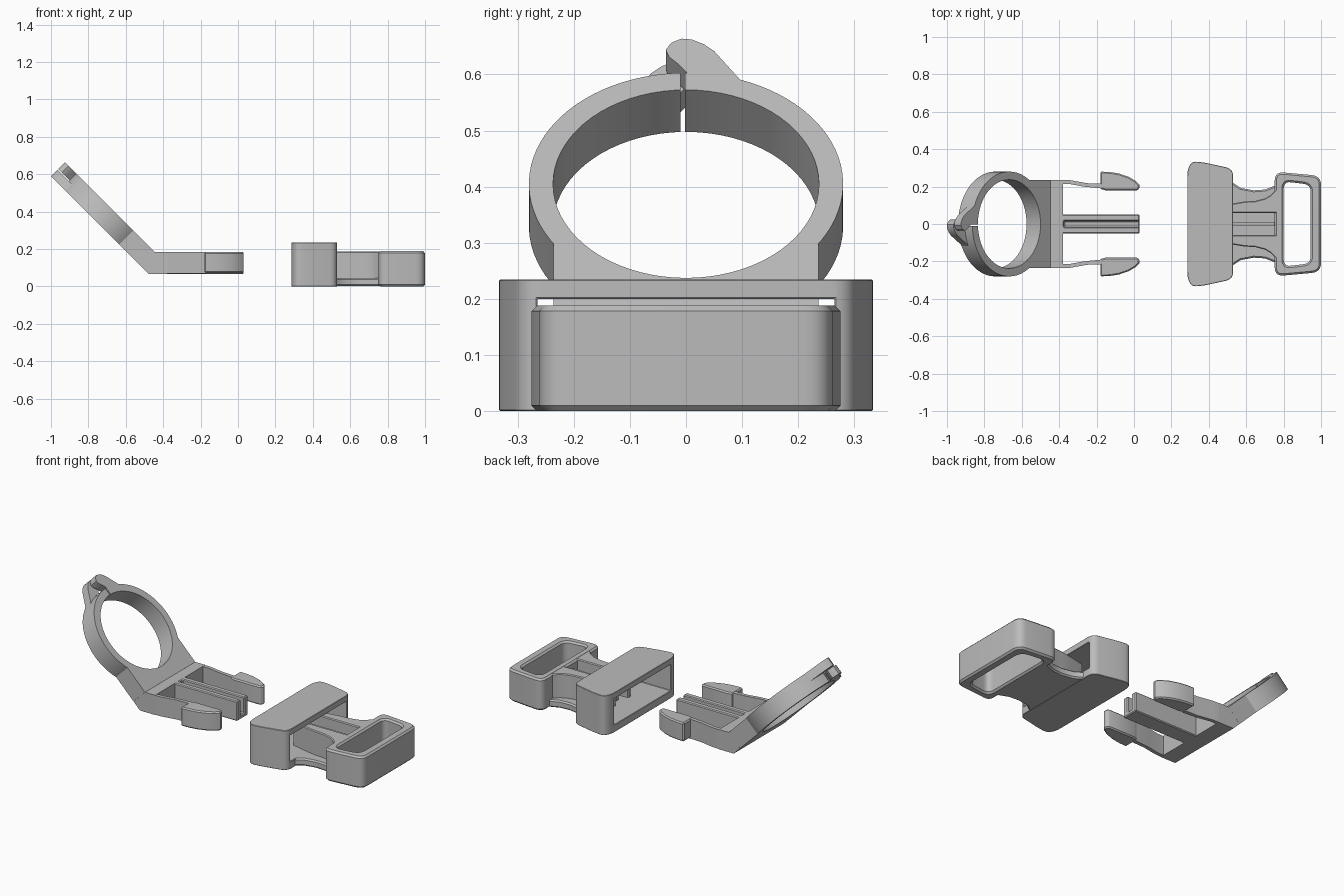
import bpy, bmesh, math
from mathutils import Vector

cube = bpy.data.objects.get("Cube")
if cube:
    bpy.data.objects.remove(cube)

grey = bpy.data.materials.new("grey plastic")
grey.use_nodes = True
GREY = (0.5, 0.5, 0.5, 1)
grey.diffuse_color = GREY
grey.node_tree.nodes["Principled BSDF"].inputs["Base Color"].default_value = GREY


def mirrored(half):
    """Close a half outline (y > 0) across the x axis."""
    return half + [(x, -y) for x, y in reversed(half) if abs(y) > 1e-6]


def rounded(pts, r, n=6):
    """Round every corner of an outline."""
    out = []
    for i, p in enumerate(pts):
        p = Vector(p)
        a, b = Vector(pts[i - 1]) - p, Vector(pts[(i + 1) % len(pts)]) - p
        s = p + a.normalized() * min(r, a.length * 0.45)
        e = p + b.normalized() * min(r, b.length * 0.45)
        for k in range(n + 1):
            t = k / n
            out.append(tuple(s * (1 - t) ** 2 + p * 2 * t * (1 - t) + e * t * t))
    return out


def box(x0, x1, y0, y1):
    return [(x0, y0), (x1, y0), (x1, y1), (x0, y1)]


def circle(r, n=72):
    return [(r * math.cos(2 * math.pi * i / n), r * math.sin(2 * math.pi * i / n))
            for i in range(n)]


def prism(name, outline, z0, z1, loc=(0, 0, 0), rot=(0, 0, 0)):
    """Extrude a flat outline from z0 to z1."""
    bm = bmesh.new()
    face = bm.faces.new([bm.verts.new((x, y, z0)) for x, y in outline])
    ext = bmesh.ops.extrude_face_region(bm, geom=[face])
    top = [v for v in ext["geom"] if isinstance(v, bmesh.types.BMVert)]
    bmesh.ops.translate(bm, verts=top, vec=(0, 0, z1 - z0))
    bmesh.ops.recalc_face_normals(bm, faces=bm.faces)
    me = bpy.data.meshes.new(name)
    bm.to_mesh(me)
    bm.free()
    me.materials.append(grey)
    ob = bpy.data.objects.new(name, me)
    ob.location, ob.rotation_euler = loc, rot
    bpy.context.collection.objects.link(ob)
    return ob


def finish(ob, cutters=(), bevel=0.0):
    """Cut, chamfer and shade a part."""
    for c in cutters:
        c.hide_render = True
        m = ob.modifiers.new("cut", 'BOOLEAN')
        m.operation, m.solver, m.object = 'DIFFERENCE', 'EXACT', c
    if bevel:
        m = ob.modifiers.new("chamfer", 'BEVEL')
        m.width, m.segments, m.limit_method = bevel, 1, 'ANGLE'
        m.angle_limit = math.radians(50)
    bpy.context.view_layer.update()
    dg = bpy.context.evaluated_depsgraph_get()
    me = bpy.data.meshes.new_from_object(ob.evaluated_get(dg))
    ob.modifiers.clear()
    ob.data = me
    for c in cutters:
        bpy.data.objects.remove(c)
    bpy.ops.object.select_all(action='DESELECT')
    ob.select_set(True)
    bpy.context.view_layer.objects.active = ob
    bpy.ops.object.shade_smooth_by_angle(angle=math.radians(30))


SIDES = (("front", -1), ("back", 1))

# Socket: hollow mouth block
mouth = rounded(mirrored([(0.285, 0.29), (0.31, 0.335), (0.37, 0.33), (0.53, 0.295)]), 0.04)
finish(prism("socket_mouth", mouth, 0, 0.235),
       [prism("mouth_cut", box(0.2, 0.6, -0.265, 0.265), 0.045, 0.2)], 0.013)

# Socket: waisted floor between the two blocks
waist = mirrored([(0.48, 0.27), (0.53, 0.22), (0.57, 0.193), (0.64, 0.18),
                  (0.70, 0.184), (0.74, 0.2), (0.79, 0.22)])
finish(prism("socket_floor", waist, 0.001, 0.045), bevel=0.008)

# Socket: guide walls that flare into the strap block
for side, s in SIDES:
    wall = [(0.42, 0.058), (0.78, 0.058), (0.78, 0.21), (0.755, 0.18), (0.73, 0.155),
            (0.70, 0.137), (0.65, 0.124), (0.59, 0.12), (0.53, 0.11), (0.42, 0.085)]
    finish(prism(side + "_guide_wall", [(x, y * s) for x, y in wall], 0.03, 0.187), bevel=0.005)
finish(prism("guide_rib", box(0.45, 0.78, -0.011, 0.011), 0.03, 0.15))

# Socket: strap block with a through slot
strap = rounded(mirrored([(0.752, 0.28), (1.0, 0.257)]), 0.05)
slot = rounded(mirrored([(0.80, 0.228), (0.945, 0.21)]), 0.04)
finish(prism("strap_block", strap, 0, 0.188),
       [prism("slot_cut", slot, -0.1, 0.4)], 0.013)

# Clip: tilted clamp ring with its flat tab
T = 0.106
TILT = dict(loc=(-0.667, 0, 0.405), rot=(0, math.radians(45), 0))
half = [(0.28 * math.cos(math.radians(a)), 0.28 * math.sin(math.radians(a)))
        for a in range(180, 56, -4)]
half[0] = (-0.28, 0)
half += [(0.15, 0.236), (0.3125, 0.236)]
finish(prism("clamp_ring", mirrored(half), -T, 0, **TILT),
       [prism("hole_cut", circle(0.237), -0.3, 0.2, **TILT),
        prism("slit_cut", box(-0.4, -0.2, -0.01, -0.002), -0.3, 0.2, **TILT)])

# Clip: overlapping lugs at the ring split
lug = [(-0.25, 0.002), (-0.25, 0.11), (-0.263, 0.096), (-0.335, 0.05), (-0.352, 0.032),
       (-0.364, 0.01), (-0.366, -0.008), (-0.356, -0.026), (-0.338, -0.036),
       (-0.32, -0.03), (-0.30, -0.012), (-0.28, 0.002)]
finish(prism("upper_lug", lug, -0.05, 0, **TILT))
finish(prism("lower_lug", [(x, -y - 0.012) for x, y in lug], -T, -0.056, **TILT))

# Clip: bent base joining the ring to the prongs
bend = [(-0.446, 0.184), (-0.38, 0.184), (-0.38, 0.067), (-0.479, 0.067), (-0.5205, 0.109)]
finish(prism("clip_base", bend, -0.236, 0.236, rot=(math.radians(90), 0, 0)))

# Clip: springy arms with barbed heads
arm = [(-0.40, 0.236), (-0.34, 0.234), (-0.25, 0.218), (-0.17, 0.215), (-0.17, 0.19),
       (-0.2, 0.193), (-0.27, 0.2), (-0.34, 0.213), (-0.40, 0.215)]
barb = [(-0.18, 0.212), (-0.18, 0.28), (-0.13, 0.278), (-0.08, 0.27), (-0.03, 0.253),
        (0.01, 0.23), (0.03, 0.208), (0.028, 0.186), (0.012, 0.179), (-0.15, 0.179),
        (-0.18, 0.188)]
for side, s in SIDES:
    finish(prism(side + "_arm", [(x, y * s) for x, y in arm], 0.068, 0.183))
    finish(prism(side + "_barb", [(x, y * s) for x, y in barb], 0.072, 0.184), bevel=0.007)

# Clip: grooved centre tongue
finish(prism("centre_tongue", box(-0.39, 0.03, -0.05, 0.05), 0.067, 0.184),
       [prism("groove_cut", box(-0.375, 0.1, -0.016, 0.016), 0.09, 0.3)], 0.005)
